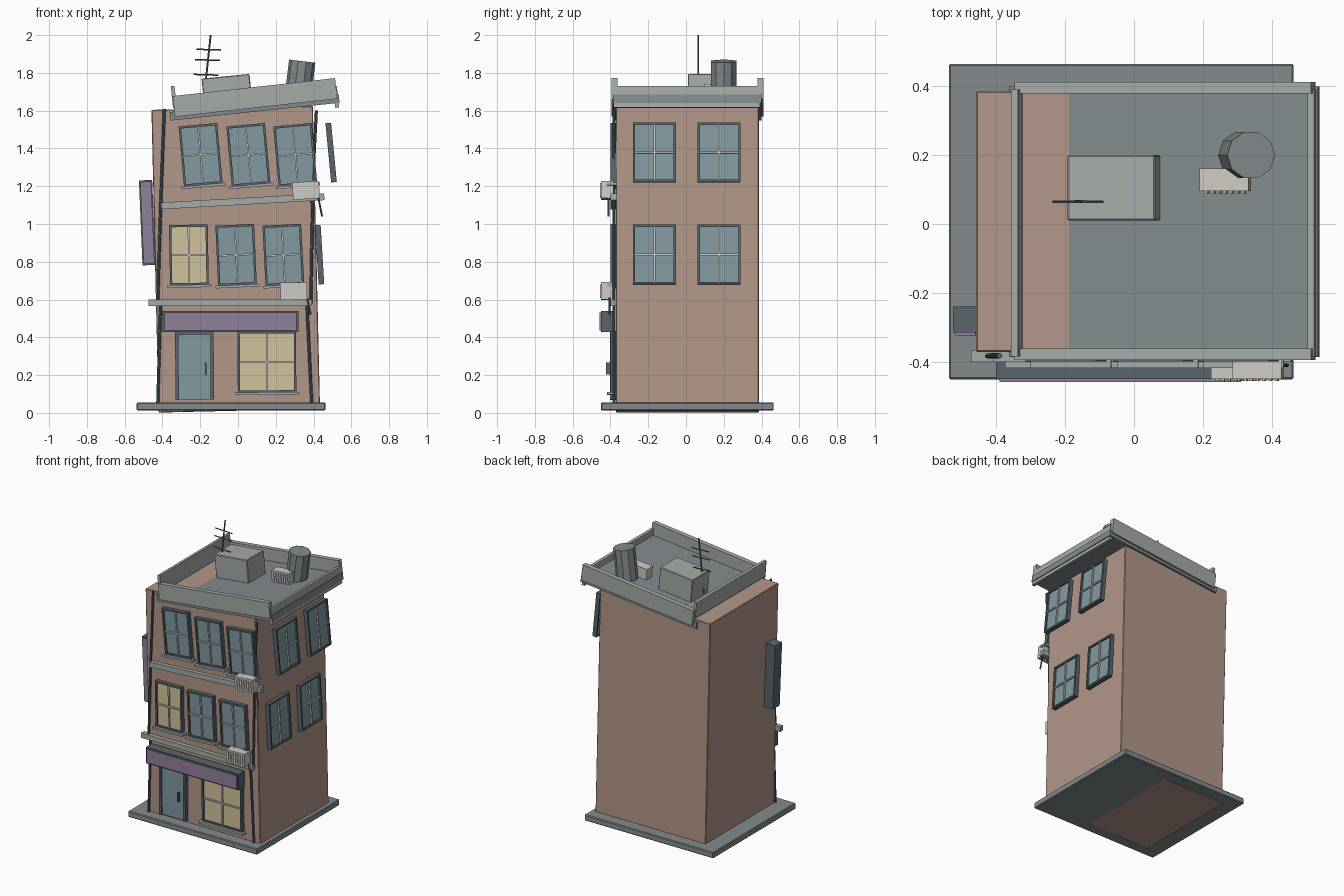
import bpy, bmesh
from math import radians, atan2, hypot, cos, sin
from mathutils import Matrix, Vector

if "Cube" in bpy.data.objects:
    bpy.data.objects.remove(bpy.data.objects["Cube"])

def mat(name, r, g, b):
    m = bpy.data.materials.new(name)
    m.diffuse_color = (r, g, b, 1)
    m.use_nodes = True
    m.node_tree.nodes["Principled BSDF"].inputs["Base Color"].default_value = m.diffuse_color
    return m

BRICK = mat("brick", .45, .31, .25)
GLASS = mat("glass", .22, .32, .35)
LIT = mat("lit_glass", .65, .54, .33)
PURPLE = mat("sign_purple", .28, .22, .33)
STONE = mat("stone", .38, .41, .39)
ROOF = mat("roof", .23, .26, .27)
DARK = mat("dark_metal", .1, .13, .15)
CREAM = mat("cream", .62, .6, .54)
PALE = mat("pale_bars", .55, .58, .56)

def frame(centre, tilt=0, turn=0):
    """Placement: tilt is anticlockwise degrees in the front view, turn is about z."""
    return (Matrix.Translation(centre) @ Matrix.Rotation(radians(-tilt), 4, 'Y')
            @ Matrix.Rotation(radians(turn), 4, 'Z'))

def parts(name, boxes, place, bevel=0):
    """One object from (centre, size, material) boxes in the local space of place."""
    bm = bmesh.new()
    me = bpy.data.meshes.new(name)
    mats = []
    for c, s, m in boxes:
        if m not in mats:
            mats.append(m)
            me.materials.append(m)
        before = set(bm.faces)
        bmesh.ops.create_cube(bm, size=1, matrix=Matrix.Translation(c) @ Matrix.Diagonal((*s, 1)))
        for f in set(bm.faces) - before:
            f.material_index = mats.index(m)
    bm.to_mesh(me)
    bm.free()
    ob = bpy.data.objects.new(name, me)
    ob.matrix_world = place
    bpy.context.collection.objects.link(ob)
    if bevel:
        b = ob.modifiers.new("bevel", 'BEVEL')
        b.width, b.segments = bevel, 1
    return ob

def box(name, centre, size, m, tilt=0, bevel=0):
    return parts(name, [((0, 0, 0), size, m)], frame(centre, tilt), bevel)

def rod(name, a, b, r, m, sides=8):
    a, b = Vector(a), Vector(b)
    bm = bmesh.new()
    bmesh.ops.create_cone(bm, cap_ends=True, segments=sides, radius1=r, radius2=r, depth=(b - a).length)
    me = bpy.data.meshes.new(name)
    bm.to_mesh(me)
    bm.free()
    me.materials.append(m)
    ob = bpy.data.objects.new(name, me)
    ob.matrix_world = (Matrix.Translation((a + b) / 2)
                       @ (b - a).to_track_quat('Z', 'Y').to_matrix().to_4x4())
    bpy.context.collection.objects.link(ob)

def window(name, centre, tilt, w=.205, h=.32, glass=GLASS, turn=0, sill=True):
    t, d = .012, .03
    bx = [((s * (w - t) / 2, 0, 0), (t, d, h), DARK) for s in (-1, 1)]
    bx += [((0, 0, s * (h - t) / 2), (w - 2 * t, d, t), DARK) for s in (-1, 1)]
    bx += [((0, .003, 0), (w - 2 * t, .014, h - 2 * t), glass),
           ((0, -.008, 0), (.009, .012, h - 2 * t), PALE),
           ((0, -.008, 0), (w - 2 * t, .011, .009), PALE)]
    if sill:
        bx.append(((0, -.008, -h / 2 - .005), (w + .03, .05, .014), STONE))
    parts(name, bx, frame(centre, tilt, turn))

def air_conditioner(name, centre, tilt):
    bx = [((0, .003, 0), (.142, .066, .092), CREAM)]
    bx += [((-.054 + i * .018, -.032, 0), (.008, .008, .07), PALE) for i in range(7)]
    parts(name, bx, frame(centre, tilt))

# pavement slab and leaning body
box("pavement", (-.037, .007, .034), (1.0, .915, .042), ROOF, bevel=.005)
box("building_body", (-.012, .007, .813), (.855, .757, 1.603), BRICK, 1.35, bevel=.004)

# string courses between floors
box("lower_course", (-.04, -.383, .583), (.865, .034, .034), STONE, 0)
box("upper_course", (.025, -.383, 1.12), (.865, .034, .036), STONE, 3.2)

# crooked corner pipes, one per floor
corner_pipes = (((-.425, .055), (-.41, .575)), ((-.425, .575), (-.41, 1.09)), ((-.41, 1.09), (-.39, 1.61)),
                ((.39, .055), (.365, .575)), ((.385, .575), (.395, 1.11)), ((.39, 1.11), (.415, 1.6)))
for i, (a, b) in enumerate(corner_pipes):
    rod(f"corner_pipe_{i}", (a[0], -.382, a[1]), (b[0], -.382, b[1]), .008, DARK)

# shop front
parts("door", [((-.093, 0, 0), (.018, .035, .36), DARK), ((.093, 0, 0), (.018, .035, .36), DARK),
               ((0, 0, .172), (.17, .035, .016), DARK), ((0, .004, -.008), (.17, .022, .344), GLASS),
               ((.058, -.028, -.015), (.008, .022, .065), DARK)], frame((-.23, -.384, .25), .3))
window("shop_window", (.153, -.384, .27), .3, .31, .325, LIT)
parts("shop_sign", [((0, .004, 0), (.72, .066, .112), DARK), ((0, -.032, 0), (.70, .012, .095), PURPLE)],
      frame((-.04, -.42, .483)))
parts("hanging_sign", [((0, .003, 0), (.07, .076, .45), DARK), ((0, -.038, 0), (.058, .01, .435), PURPLE)],
      frame((-.48, -.28, 1.007), 2.4))

# front windows on the two upper floors
for i, (x, tilt) in enumerate(((-.26, 1), (-.01, 2.6), (.24, 3))):
    window(f"middle_window_{i}", (x, -.384, .836), tilt, glass=GLASS if i else LIT)
for i, x in enumerate((-.198, .055, .303)):
    window(f"top_window_{i}", (x, -.384, 1.366), 5.2)

# right side windows, slipping off the wall
for i, y in enumerate((-.167, .175)):
    window(f"side_middle_window_{i}", (.432, y, .838), 3.5, .228, .315, turn=90, sill=False)
    window(f"side_top_window_{i}", (.493, y, 1.378), 5.5, .228, .315, turn=90, sill=False)

# air conditioners and drain tubes
air_conditioner("lower_air_conditioner", (.295, -.42, .645), 1)
air_conditioner("upper_air_conditioner", (.36, -.42, 1.178), 4)
air_conditioner("roof_air_conditioner", (.265, .125, 1.688), 5)
rod("lower_drain", (.365, -.405, .61), (.385, -.405, .52), .005, DARK)
rod("upper_drain", (.425, -.41, 1.14), (.445, -.41, 1.04), .005, DARK)

# tilted roof slab and parapets
box("roof_slab", (.088, .007, 1.617), (.9, .785, .045), ROOF, 6)
for n, y in (("front", -.378), ("back", .395)):
    box(n + "_parapet", (.09, y, 1.67), (.865, .033, .11), STONE, 6.3)
for n, x in (("left", -.34), ("right", .519)):
    box(n + "_parapet", (x, .003, 1.673), (.02, .775, .115), STONE, 6.3)

# rooftop hut, tank and aerial
box("roof_hut", (-.058, .105, 1.7), (.255, .19, .165), STONE, 5.5, bevel=.004)
rod("roof_tank", (.312, .2, 1.63), (.34, .2, 1.862), .07, ROOF, 10)
rod("aerial_mast", (-.184, .065, 1.63), (-.145, .065, 2.0), .005, DARK, 6)
for i, (x, z) in enumerate(((-.155, 1.923), (-.162, 1.868), (-.17, 1.79))):
    rod(f"aerial_bar_{i}", (x - .066, .065, z + .002), (x + .066, .065, z - .002), .004, DARK, 6)
